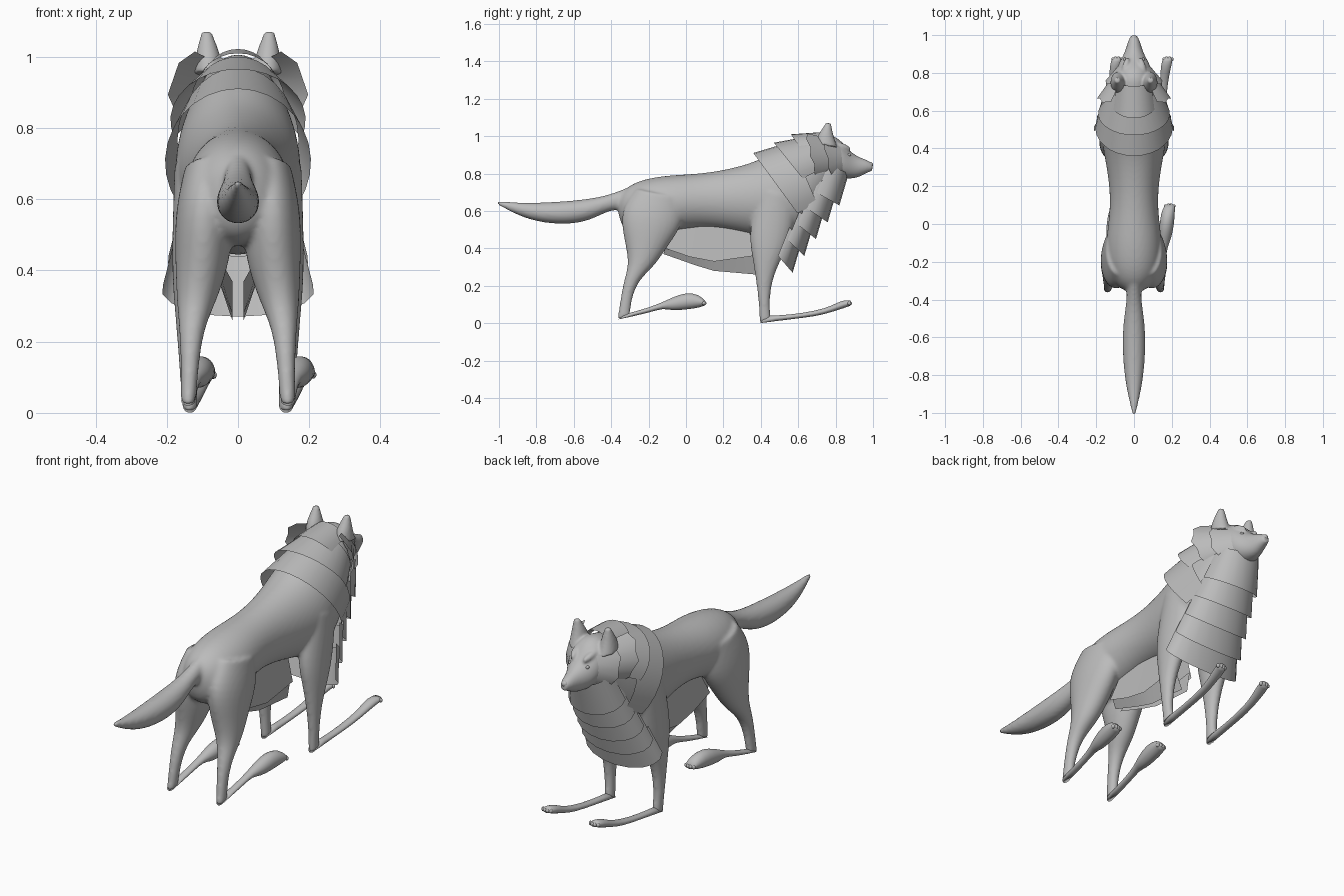
import bpy, bmesh, math
from mathutils import Vector

cube = bpy.data.objects.get("Cube")
if cube:
    bpy.data.objects.remove(cube, do_unlink=True)

fur = bpy.data.materials.new("grey fur")
fur.use_nodes = True
grey = (.5, .5, .5, 1)
fur.diffuse_color = grey
fur.node_tree.nodes["Principled BSDF"].inputs["Base Color"].default_value = grey


def oval(ring, angle, side=1):
    """Point on an oval given by two opposite (y, z) points, half width and x offset."""
    ty, tz, by, bz, width = ring[:5]
    offset = ring[5] if len(ring) > 5 else 0
    c = math.cos(angle)
    return Vector((side * offset + width * math.sin(angle),
                   (ty + by) / 2 + (ty - by) / 2 * c,
                   (tz + bz) / 2 + (tz - bz) / 2 * c))


def loft(bm, rings, side=1, drift=None, count=16):
    """Closed tube through ovals with creased ends; drift slides each ring along x."""
    loops = []
    for i, ring in enumerate(rings):
        slide = Vector((drift[i] if drift else 0, 0, 0))
        loops.append([bm.verts.new(oval(ring, math.tau * k / count, side) + slide)
                      for k in range(count)])
    for a, b in zip(loops, loops[1:]):
        for k in range(count):
            n = (k + 1) % count
            bm.faces.new((a[k], a[n], b[n], b[k]))
    crease = bm.edges.layers.float.get("crease_edge") or bm.edges.layers.float.new("crease_edge")
    for end in (loops[0], loops[-1]):
        for edge in bm.faces.new(end).edges:
            edge[crease] = 1


def finish(name, bm, subdivide=0):
    bmesh.ops.recalc_face_normals(bm, faces=bm.faces)
    mesh = bpy.data.meshes.new(name)
    bm.to_mesh(mesh)
    bm.free()
    mesh.materials.append(fur)
    obj = bpy.data.objects.new(name, mesh)
    bpy.context.collection.objects.link(obj)
    for p in mesh.polygons:
        p.use_smooth = True
    if subdivide:
        rounding = obj.modifiers.new("Round", "SUBSURF")
        rounding.levels = rounding.render_levels = subdivide
    return obj


def sheet(name, rows):
    """Open surface through rows of points."""
    bm = bmesh.new()
    grid = [[bm.verts.new(p) for p in row] for row in rows]
    for a, b in zip(grid, grid[1:]):
        for k in range(len(a) - 1):
            bm.faces.new((a[k], a[k + 1], b[k + 1], b[k]))
    obj = finish(name, bm)
    bpy.context.view_layer.objects.active = obj
    obj.select_set(True)
    bpy.ops.object.shade_smooth_by_angle(angle=math.radians(40))
    obj.select_set(False)


def ruff(name, root, free, start, end, count, jag=0):
    """Flared fur shell between two ovals over part of the turn."""
    rows = [[], []]
    for k in range(count + 1):
        a = math.radians(start + (end - start) * k / count)
        p, q = oval(root, a), oval(free, a)
        rows[0].append(p)
        rows[1].append(q + (q - p) * (jag if k % 2 else 0))
    sheet(name, rows)


def blend(obj, voxel):
    """Fuse overlapping tubes into one soft skin."""
    remesh = obj.modifiers.new("Blend", "REMESH")
    remesh.mode = "VOXEL"
    remesh.voxel_size = voxel
    remesh.use_smooth_shade = True
    soften = obj.modifiers.new("Soften", "SMOOTH")
    soften.factor = .5
    soften.iterations = 7


# Trunk, tail and upper legs, blended into one skin
trunk = [(-.36, .67, -.36, .58, .03), (-.33, .72, -.34, .5, .09), (-.25, .77, -.25, .455, .145),
         (-.1, .795, -.1, .475, .155), (.05, .8, .05, .51, .13), (.2, .82, .2, .5, .13),
         (.35, .86, .38, .46, .16), (.43, .9, .55, .42, .185), (.52, .95, .66, .5, .175),
         (.62, .98, .72, .6, .15), (.72, 1, .78, .72, .12)]
tail = [(-.28, .74, -.32, .6, .04), (-.4, .69, -.4, .61, .038), (-.5, .668, -.5, .552, .056),
        (-.65, .652, -.62, .525, .064), (-.8, .645, -.77, .535, .054), (-.9, .645, -.89, .57, .036),
        (-1.01, .655, -1.01, .635, .008)]
hind_leg = [(-.27, .72, 0, .66, .07, .08), (-.362, .6, -.01, .53, .085, .095),
            (-.33, .44, -.09, .42, .08, .098), (-.305, .32, -.17, .3, .056, .117),
            (-.33, .24, -.245, .24, .036, .13), (-.35, .14, -.29, .14, .026, .135),
            (-.367, .022, -.3, .035, .022, .14)]
fore_leg = [(.38, .72, .6, .66, .07, .11), (.33, .48, .57, .47, .062, .125),
            (.352, .36, .52, .36, .05, .135), (.372, .24, .465, .25, .034, .14),
            (.388, .12, .445, .12, .025, .14), (.393, 0, .455, .02, .022, .135)]
bm = bmesh.new()
loft(bm, trunk)
loft(bm, tail)
for side in (1, -1):
    loft(bm, hind_leg, side)
    loft(bm, fore_leg, side)
blend(finish("body", bm, 2), .009)

# Long thin feet with toes; both sides lean the same way
fore_foot = [(.43, .04, .395, 0, .02, .135), (.55, .044, .55, .02, .019, .135),
             (.7, .067, .7, .037, .021, .135), (.78, .094, .78, .06, .023, .135),
             (.84, .126, .85, .082, .029, .135), (.88, .122, .88, .094, .026, .135)]
hind_foot = [(-.32, .05, -.362, .02, .02, .14), (-.2, .083, -.2, .055, .018, .14),
             (-.12, .115, -.12, .082, .02, .14), (-.07, .14, -.08, .066, .034, .14),
             (0, .166, 0, .072, .04, .14), (.07, .155, .07, .082, .036, .14),
             (.102, .12, .102, .095, .026, .14)]
for side, word in ((1, "left"), (-1, "right")):
    for label, rings, lean in (("fore", fore_foot, .045), ("hind", hind_foot, .05)):
        bm = bmesh.new()
        last = len(rings) - 1
        loft(bm, rings, side, [lean * i / last for i in range(last + 1)])
        tip = rings[-1]
        for toe in range(4):
            across = (toe - 1.5) * .014
            ball = bmesh.ops.create_uvsphere(bm, u_segments=8, v_segments=6, radius=.011)["verts"]
            bmesh.ops.translate(bm, verts=ball, vec=(side * tip[5] + lean + across,
                                                     tip[0] - abs(across) / 3, tip[3] + .012))
        finish(f"{word}_{label}_foot", bm, 1)

# Head with ears and brows in one skin, then nose and eyes
head = [(.66, .99, .74, .76, .09), (.76, 1.02, .8, .77, .102), (.825, .985, .85, .77, .09),
        (.87, .925, .89, .772, .064), (.92, .89, .925, .78, .045),
        (.97, .874, .965, .802, .032), (.996, .855, .996, .815, .018)]
ear = [(.69, .96, .81, .94, .045, .082), (.7, 1, .79, 1, .036, .084),
       (.725, 1.035, .783, 1.03, .027, .086), (.748, 1.072, .775, 1.068, .014, .088)]
brow = [(.8, .97, .82, .93, .016, .05), (.85, .962, .85, .925, .02, .042),
        (.878, .94, .878, .92, .008, .034)]
bm = bmesh.new()
loft(bm, head)
for side in (1, -1):
    loft(bm, ear, side)
    loft(bm, brow, side)
blend(finish("head", bm, 2), .006)


def blob(name, centre, size):
    bm = bmesh.new()
    bmesh.ops.create_uvsphere(bm, u_segments=12, v_segments=8, radius=1)
    bmesh.ops.scale(bm, verts=bm.verts, vec=size)
    bmesh.ops.translate(bm, verts=bm.verts, vec=centre)
    finish(name, bm)


blob("nose", (0, .984, .847), (.017, .016, .015))
for side, word in ((1, "left"), (-1, "right")):
    blob(word + "_eye", (side * .049, .868, .9), (.008, .014, .008))

# Collars of long fur over the back of the neck
ruff("rear_collar", (.56, .97, .74, .55, .17), (.36, .91, .66, .5, .205), -125, 125, 20)
ruff("middle_collar", (.66, 1, .78, .75, .13), (.47, .965, .7, .68, .19), -110, 110, 18)
ruff("crown_collar", (.73, 1.022, .8, .8, .105), (.56, 1.01, .74, .76, .125), -60, 60, 10)

# Jagged cheek fur
for side, word in ((1, "left"), (-1, "right")):
    ruff(word + "_outer_cheek", (.77, 1.01, .84, .78, .095), (.64, 1.05, .71, .75, .188),
         side * 40, side * 145, 6, .1)
    ruff(word + "_inner_cheek", (.82, .98, .85, .78, .085), (.73, 1.02, .79, .74, .15),
         side * 50, side * 150, 5, .12)

# Overlapping chest fur, from the throat down to between the forelegs
throat = (.62, .74, .82, .63, .15)
brisket = (.44, .42, .57, .27, .215)
lift = (.07, .14, .05, .17, -.04)
for i in range(5):
    free = [a + (b - a) * i / 4 for a, b in zip(throat, brisket)]
    root = [a + b for a, b in zip(free, lift)]
    ruff(f"chest_fur_{i + 1}", root, free, 78, 282, 10)

# Belly fur: a flared upper flap each side and a keel below it
upper = [(-.06, .5), (.1, .52), (.22, .52), (.34, .5)]
middle = [(-.11, .4), (.02, .355), (.15, .33), (.36, .36)]
lower = [(-.12, .37), (.05, .31), (.15, .28), (.38, .26)]
for side, word in ((1, "left"), (-1, "right")):
    sheet(word + "_belly_flap", [[(side * .045, *p) for p in upper],
                                 [(side * .06, *p) for p in middle]])
    sheet(word + "_belly_keel", [[(side * .05, y, z + .03) for y, z in middle],
                                 [(side * .016, *p) for p in lower]])
